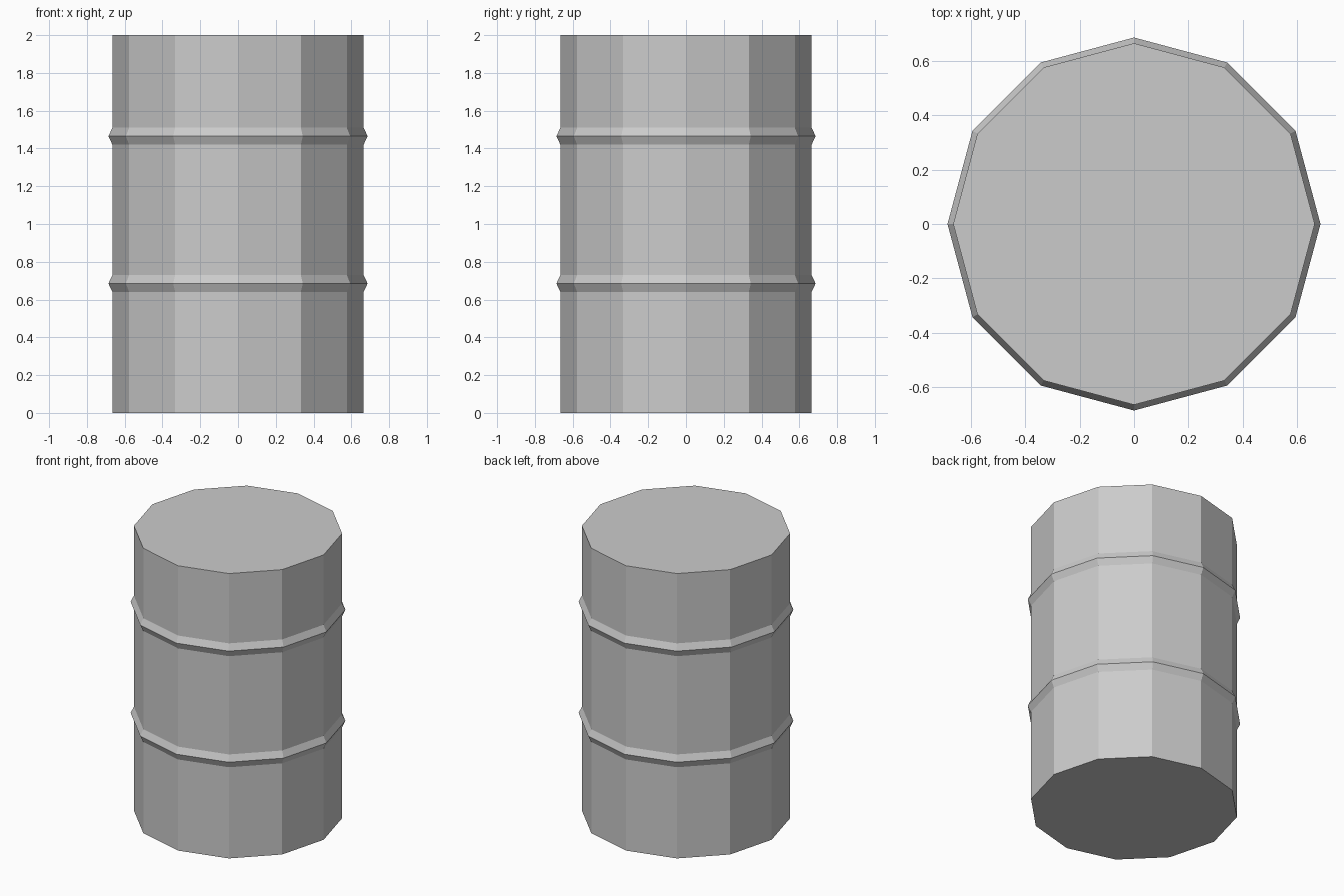
import bpy
import bmesh
import math

if "Cube" in bpy.data.objects:
    bpy.data.objects.remove(bpy.data.objects["Cube"])

SIDES = 12
RADIUS = 0.665
RIB_RADIUS = 0.686
HEIGHT = 2.0
RIB_HALF = 0.045
RIB_HEIGHTS = (0.685, 1.465)

steel = bpy.data.materials.new("grey steel")
steel.diffuse_color = (0.6, 0.6, 0.6, 1.0)
steel.use_nodes = True
steel.node_tree.nodes["Principled BSDF"].inputs["Base Color"].default_value = steel.diffuse_color

# Side profile: straight wall with two pointed ribs
profile = [(RADIUS, 0.0)]
for z in RIB_HEIGHTS:
    profile += [(RADIUS, z - RIB_HALF), (RIB_RADIUS, z), (RADIUS, z + RIB_HALF)]
profile.append((RADIUS, HEIGHT))

# Turn the profile into twelve flat sides
bm = bmesh.new()
rings = []
for r, z in profile:
    angles = [2 * math.pi * i / SIDES for i in range(SIDES)]
    rings.append([bm.verts.new((r * math.cos(a), r * math.sin(a), z)) for a in angles])
for low, high in zip(rings, rings[1:]):
    for i in range(SIDES):
        j = (i + 1) % SIDES
        bm.faces.new((low[i], low[j], high[j], high[i]))

# Flat bottom and lid
bm.faces.new(rings[0][::-1])
bm.faces.new(rings[-1])

mesh = bpy.data.meshes.new("barrel")
bm.to_mesh(mesh)
bm.free()
mesh.materials.append(steel)
barrel = bpy.data.objects.new("barrel", mesh)
bpy.context.collection.objects.link(barrel)
